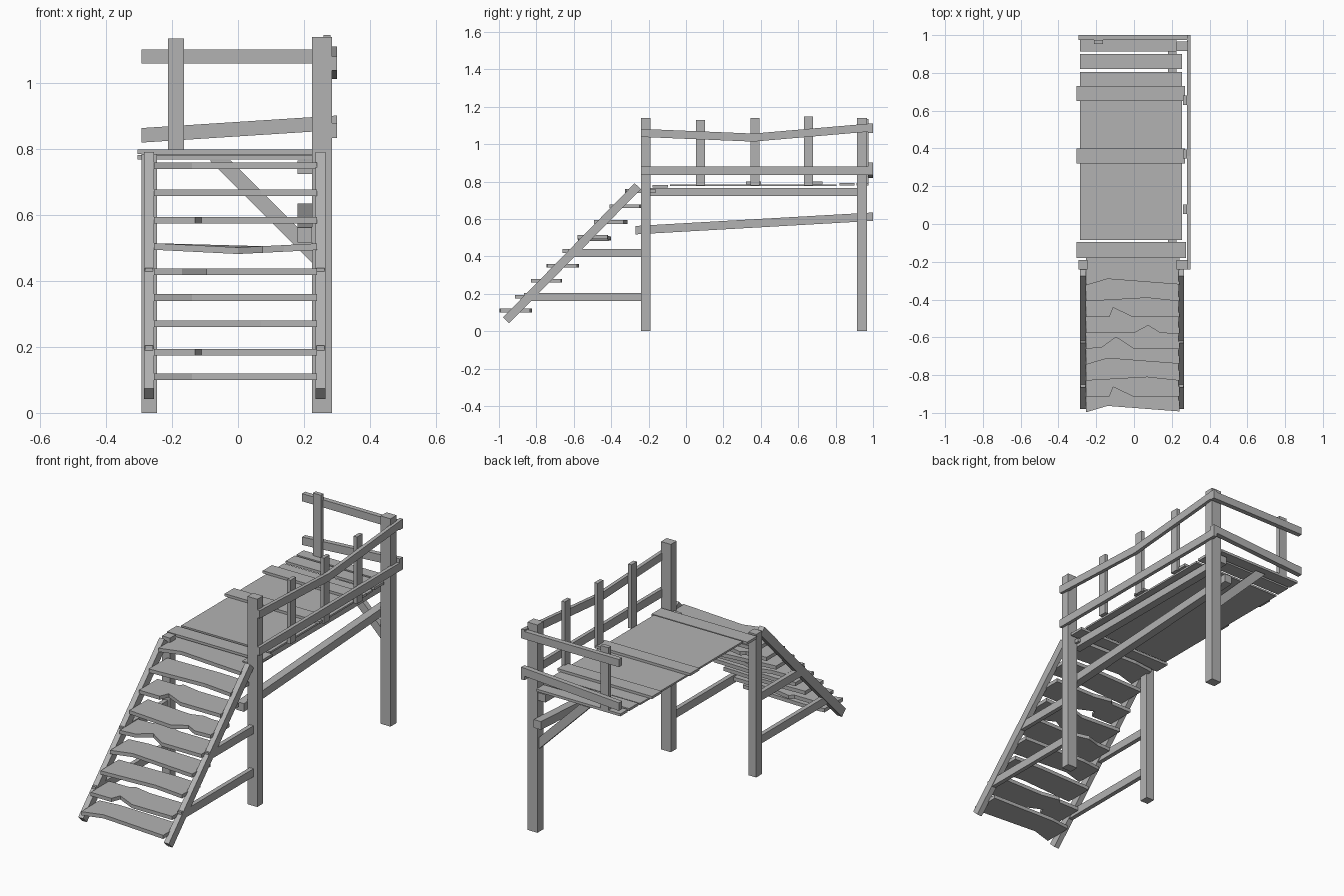
import bpy
import bmesh
from mathutils import Vector

cube = bpy.data.objects.get("Cube")
if cube:
    bpy.data.objects.remove(cube)

GREY = (0.45, 0.45, 0.45, 1)
wood = bpy.data.materials.new("grey wood")
wood.use_nodes = True
wood.diffuse_color = GREY
wood.node_tree.nodes["Principled BSDF"].inputs["Base Color"].default_value = GREY


def prism(name, outline, offset):
    """Extrude a flat outline by an offset vector."""
    bm = bmesh.new()
    face = bm.faces.new([bm.verts.new(p) for p in outline])
    extruded = bmesh.ops.extrude_face_region(bm, geom=[face])["geom"]
    verts = [v for v in extruded if isinstance(v, bmesh.types.BMVert)]
    bmesh.ops.translate(bm, vec=offset, verts=verts)
    bmesh.ops.recalc_face_normals(bm, faces=bm.faces)
    mesh = bpy.data.meshes.new(name)
    bm.to_mesh(mesh)
    bm.free()
    mesh.materials.append(wood)
    obj = bpy.data.objects.new(name, mesh)
    bpy.context.collection.objects.link(obj)
    return obj


def box(name, x, y, z):
    outline = [(x[0], y[0], z[0]), (x[1], y[0], z[0]), (x[1], y[1], z[0]), (x[0], y[1], z[0])]
    return prism(name, outline, (0, 0, z[1] - z[0]))


def side_beam(name, x, path, height):
    """Beam following a (y, z) path with upright ends."""
    h = height / 2
    outline = [(x[0], y, z + h) for y, z in path] + [(x[0], y, z - h) for y, z in reversed(path)]
    return prism(name, outline, (x[1] - x[0], 0, 0))


# Main posts
FRONT_Y, BACK_Y, POST_X = (-0.24, -0.19), (0.915, 0.967), (0.225, 0.285)
box("front_left_post", POST_X, FRONT_Y, (0, 1.14))
box("back_left_post", POST_X, BACK_Y, (0, 1.14))
box("front_right_post", (-0.293, -0.245), FRONT_Y, (0, 0.785))

# Deck sheet, loose planks and supporting beams
box("deck_sheet", (-0.285, 0.255), (-0.085, 0.805), (0.775, 0.785))
for i, (y0, y1, z, x0, x1) in enumerate([
        (-0.18, -0.095, 0.768, -0.305, 0.275), (0.32, 0.40, 0.785, -0.305, 0.27),
        (0.65, 0.73, 0.785, -0.305, 0.27), (0.82, 0.90, 0.778, -0.285, 0.255),
        (0.912, 0.975, 0.778, -0.285, 0.225)]):
    box(f"deck_plank_{i + 1}", (x0, x1), (y0, y1), (z, z + 0.014))
BEAM_X = (0.18, 0.225)
side_beam("deck_beam", BEAM_X, [(-0.22, 0.745), (0.96, 0.745)], 0.042)
side_beam("sloping_beam", BEAM_X, [(-0.27, 0.54), (1.0, 0.612)], 0.045)
prism("diagonal_brace", [(-0.085, 0.925, 0.765), (-0.022, 0.925, 0.765),
                         (0.225, 0.925, 0.518), (0.225, 0.925, 0.455)], (0, 0.03, 0))

# Side railing
RAIL_X = (0.28, 0.30)
side_beam("upper_side_rail", RAIL_X, [(-0.24, 1.06), (0.36, 1.035), (1.0, 1.09)], 0.043)
side_beam("lower_side_rail", RAIL_X, [(-0.24, 0.857), (1.0, 0.857)], 0.045)
for i, (y, top) in enumerate([(0.078, 1.13), (0.37, 1.14), (0.655, 1.147)]):
    box(f"baluster_{i + 1}", (0.26, 0.28), (y - 0.024, y + 0.024), (0.78, top))

# End railing
box("end_baluster", (-0.212, -0.164), (0.952, 0.975), (0.785, 1.135))
box("upper_end_rail", (-0.293, 0.30), (0.973, 1.0), (1.06, 1.102))
prism("lower_end_rail", [(-0.293, 0.973, 0.82), (0.30, 0.973, 0.858),
                         (0.30, 0.973, 0.902), (-0.293, 0.973, 0.864)], (0, 0.027, 0))

# Stair stringers and their horizontal ties, on both sides
low, high = Vector((0, -0.962, 0.058)), Vector((0, -0.258, 0.775))
across = (high - low).cross(Vector((1, 0, 0))).normalized() * 0.023
for side, x0 in (("right", -0.285), ("left", 0.235)):
    shift = Vector((x0, 0, 0))
    prism(f"{side}_stringer", [p + shift for p in (low - across, high - across,
                                                  high + across, low + across)], (0.03, 0, 0))
    for name, y, z in (("lower", -0.845, 0.182), ("upper", -0.61, 0.418)):
        prism(f"{side}_{name}_tie", [(x0 + 0.003, y - 0.02, z + 0.022), (x0 + 0.003, -0.2, z + 0.022),
                                     (x0 + 0.003, -0.2, z - 0.022), (x0 + 0.003, y - 0.02, z - 0.022)],
              (0.024, 0, 0))

# Worn treads: each edge pattern lists (x, inset from the front)
bowed = [(-0.255, 0), (-0.14, 0.034), (0.24, 0.005)]
ridged = [(-0.255, 0), (0.07, 0.018), (0.24, 0)]
chipped = [(-0.255, 0), (-0.13, 0), (-0.11, 0.05), (-0.005, 0), (0.24, 0)]
notched = [(-0.255, 0), (0, 0), (0.075, 0.04), (0.14, 0), (0.24, -0.004)]
broken = [(-0.255, 0), (-0.17, 0.008), (-0.095, 0.062), (0, 0), (0.24, 0)]
patterns = [bowed, chipped, ridged, bowed, broken, notched, chipped, ridged, bowed]
heights = [0.11, 0.184, 0.27, 0.35, 0.428, 0.5, 0.584, 0.668, 0.75]
for i, (edge, z) in enumerate(zip(patterns, heights)):
    front = -0.997 + i * 0.084
    outline = [(x, front + d, z - 0.01) for x, d in edge]
    outline += [(x, front + 0.16 + d * 0.4, z - 0.01) for x, d in reversed(edge)]
    tread = prism(f"tread_{i + 1}", outline, (0, 0, 0.02))
    if edge is notched:
        # Sagging, twisted tread
        for v in tread.data.vertices:
            v.co.z += 0.012 * abs(v.co.x) / 0.24 - 0.008
